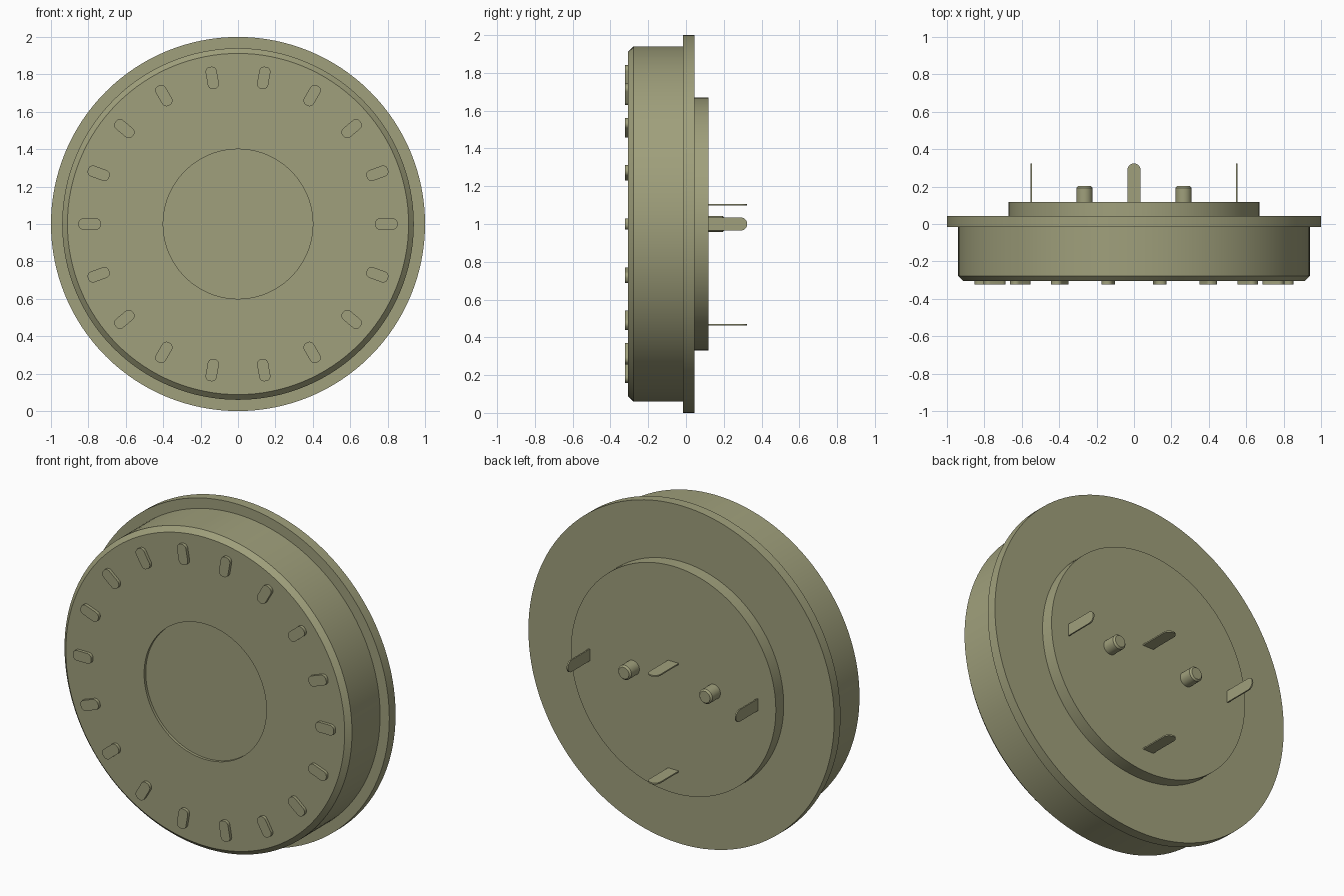
import bpy, bmesh, math
from mathutils import Matrix, Vector

if "Cube" in bpy.data.objects:
    bpy.data.objects.remove(bpy.data.objects["Cube"])

olive = bpy.data.materials.new("olive_plastic")
COLOUR = (0.35, 0.35, 0.20, 1)
olive.diffuse_color = COLOUR
olive.use_nodes = True
olive.node_tree.nodes["Principled BSDF"].inputs["Base Color"].default_value = COLOUR

CENTRE_Z = 1.0


def finish(bm, name):
    """Turn a bmesh into a shaded, coloured object."""
    bmesh.ops.recalc_face_normals(bm, faces=bm.faces[:])
    mesh = bpy.data.meshes.new(name)
    bm.to_mesh(mesh)
    bm.free()
    obj = bpy.data.objects.new(name, mesh)
    bpy.context.collection.objects.link(obj)
    mesh.materials.append(olive)
    bpy.ops.object.select_all(action='DESELECT')
    obj.select_set(True)
    bpy.context.view_layer.objects.active = obj
    bpy.ops.object.shade_smooth_by_angle(angle=math.radians(30))
    return obj


def lathe(name, profile, x=0.0, steps=128):
    """Revolve (radius, y) points about the front-to-back axis."""
    bm = bmesh.new()
    verts = [bm.verts.new((r, y, 0)) for r, y in profile]
    edges = [bm.edges.new(pair) for pair in zip(verts, verts[1:])]
    bmesh.ops.spin(bm, geom=verts + edges, cent=(0, 0, 0), axis=(0, 1, 0),
                   angle=math.tau, steps=steps, use_duplicate=False)
    bmesh.ops.remove_doubles(bm, verts=bm.verts[:], dist=1e-5)
    bmesh.ops.translate(bm, verts=bm.verts[:], vec=(x, 0, CENTRE_Z))
    return finish(bm, name)


def prism(name, outline, direction, matrix):
    """Extrude a flat outline along a direction and place it."""
    bm = bmesh.new()
    face = bm.faces.new([bm.verts.new(p) for p in outline])
    out = bmesh.ops.extrude_face_region(bm, geom=[face])
    moved = [v for v in out["geom"] if isinstance(v, bmesh.types.BMVert)]
    bmesh.ops.translate(bm, verts=moved, vec=direction)
    bmesh.ops.transform(bm, matrix=matrix, verts=bm.verts[:])
    return finish(bm, name)


def arc(cx, cy, r, start, end, n=8):
    return [(cx + r * math.cos(math.radians(start + (end - start) * i / n)),
             cy + r * math.sin(math.radians(start + (end - start) * i / n)))
            for i in range(n + 1)]


# Main round body with bevelled front rim and shallow central recess
lathe("body", [(0, -0.29), (0.4, -0.29), (0.4, -0.306), (0.912, -0.306),
               (0.94, -0.278), (0.94, 0.0), (0, 0.0)])
# Wide flange and raised back plate
lathe("flange", [(0, -0.015), (1, -0.015), (1, 0.044), (0, 0.044)])
lathe("back_plate", [(0, 0.03), (0.67, 0.03), (0.67, 0.118), (0, 0.118)])

# Ring of raised rounded bars on the front
HL, HW, R = 0.06, 0.03, 0.026
corners = [(1, 1, 0), (-1, 1, 90), (-1, -1, 180), (1, -1, 270)]
bar = [(x, -0.30, z) for sx, sz, a in corners
       for x, z in arc(sx * (HL - R), sz * (HW - R), R, a, a + 90)]
for i in range(18):
    place = (Matrix.Translation((0, 0, CENTRE_Z))
             @ Matrix.Rotation(math.radians(20 * i), 4, 'Y')
             @ Matrix.Translation((0.793, 0, 0)))
    prism(f"front_bar_{i + 1}", bar, (0, -0.024, 0), place)

# Round locating posts on the back
for side, x in (("left", 0.265), ("right", -0.265)):
    lathe(f"{side}_post", [(0, 0.11), (0.043, 0.11), (0.043, 0.193),
                           (0.034, 0.203), (0, 0.203)], x, 32)

# Thin contact blades with rounded tips
W, T = 0.035, 0.008
blade = [(-W, 0.11, -T / 2), (W, 0.11, -T / 2)]
blade += [(x, y, -T / 2) for x, y in arc(0, 0.324 - W, W, 0, 180, 16)]
for name, x, z, turn in (("upper_blade", 0, 1.102, 0), ("lower_blade", 0, 0.466, 0),
                         ("left_blade", 0.55, 1.0, 90), ("right_blade", -0.55, 1.0, 90)):
    place = Matrix.Translation((x, 0, z)) @ Matrix.Rotation(math.radians(turn), 4, 'Y')
    prism(name, blade, (0, 0, T), place)
